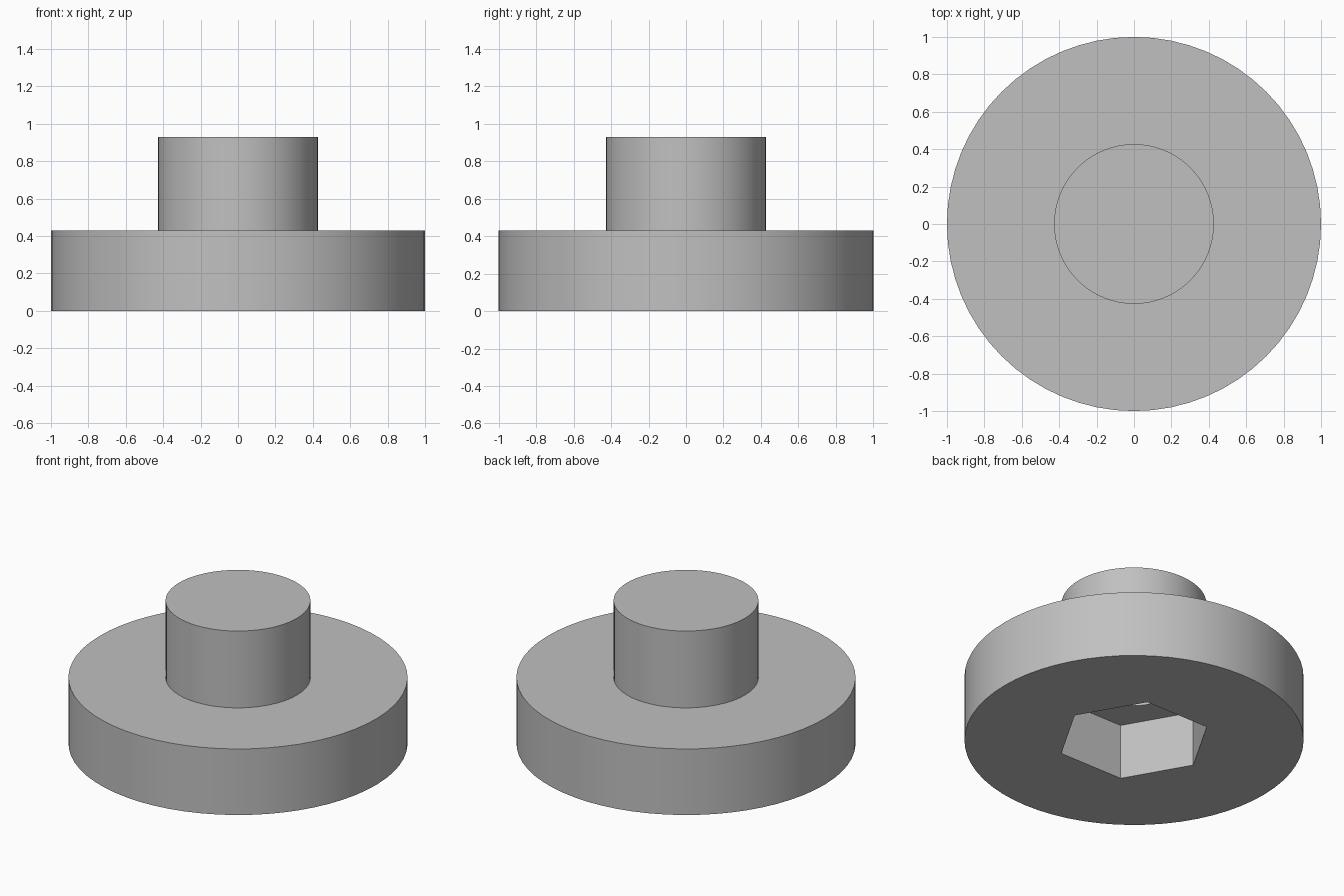
import bpy
import bmesh
import math

if "Cube" in bpy.data.objects:
    bpy.data.objects.remove(bpy.data.objects["Cube"])

SIDES = 64
DISC_R, HUB_R, BORE_R, HEX_R = 1.0, 0.427, 0.216, 0.456
DISC_TOP, HUB_TOP, RECESS_TOP = 0.43, 0.93, 0.36

grey = bpy.data.materials.new("plain_grey")
grey.use_nodes = True
colour = (0.53, 0.53, 0.53, 1)
grey.diffuse_color = colour
grey.node_tree.nodes["Principled BSDF"].inputs["Base Color"].default_value = colour

bm = bmesh.new()


def ring(radius, z, sides=SIDES):
    """Closed loop of edges around the axis, with a corner on +x."""
    verts = [bm.verts.new((radius * math.cos(2 * math.pi * i / sides),
                           radius * math.sin(2 * math.pi * i / sides), z))
             for i in range(sides)]
    return [bm.edges.new((verts[i], verts[(i + 1) % sides])) for i in range(sides)]


def wall(lower, upper):
    bmesh.ops.bridge_loops(bm, edges=lower + upper)


def flat(outer, inner):
    """Flat face with a hole in it."""
    bmesh.ops.triangle_fill(bm, edges=outer + inner, use_beauty=True)


# Loops from the hex recess, around the outside, to the bore
hex_low, hex_high = ring(HEX_R, 0, 6), ring(HEX_R, RECESS_TOP, 6)
disc_low, disc_high = ring(DISC_R, 0), ring(DISC_R, DISC_TOP)
hub_low, hub_high = ring(HUB_R, DISC_TOP), ring(HUB_R, HUB_TOP)
bore_low, bore_high = ring(BORE_R, RECESS_TOP), ring(BORE_R, HUB_TOP)

# Upright walls
for low, high in ((hex_low, hex_high), (disc_low, disc_high),
                  (hub_low, hub_high), (bore_low, bore_high)):
    wall(low, high)

# Underside, disc top, hub top and recess ceiling
flat(disc_low, hex_low)
wall(disc_high, hub_low)
wall(hub_high, bore_high)
flat(hex_high, bore_low)

bmesh.ops.recalc_face_normals(bm, faces=bm.faces[:])
mesh = bpy.data.meshes.new("flanged_knob")
bm.to_mesh(mesh)
bm.free()
mesh.materials.append(grey)

knob = bpy.data.objects.new("flanged_knob", mesh)
bpy.context.collection.objects.link(knob)
bpy.context.view_layer.objects.active = knob
knob.select_set(True)
bpy.ops.object.shade_smooth_by_angle(angle=math.radians(30))
